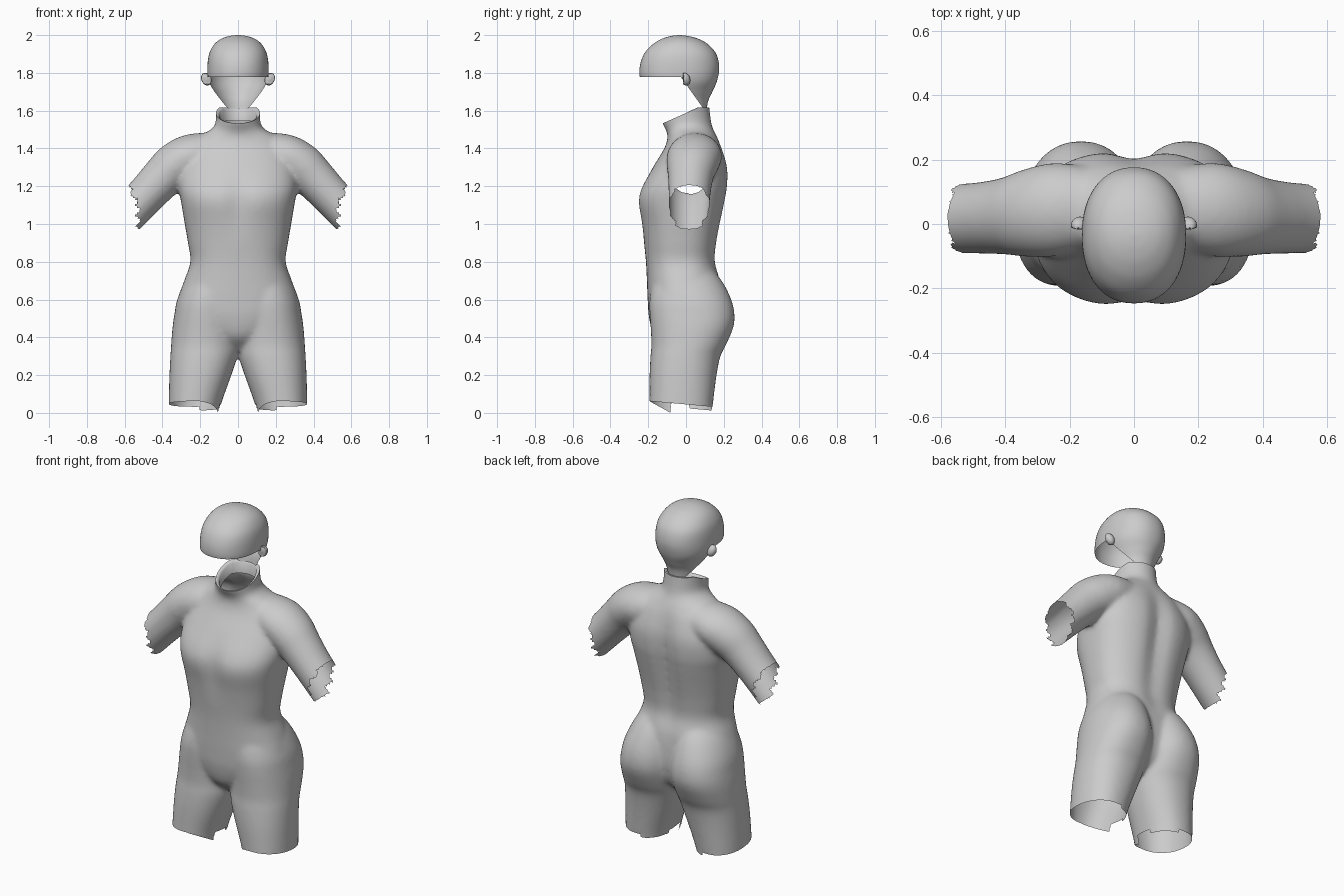
import bpy, bmesh, math
from mathutils import Vector

if "Cube" in bpy.data.objects:
    bpy.data.objects.remove(bpy.data.objects["Cube"])

grey = bpy.data.materials.new("plain grey")
grey.diffuse_color = (0.6, 0.6, 0.6, 1)
grey.use_nodes = True
grey.node_tree.nodes["Principled BSDF"].inputs["Base Color"].default_value = grey.diffuse_color


def dense(rows, n=6):
    """Catmull-Rom interpolation between rows of numbers."""
    out = []
    for i in range(len(rows) - 1):
        a, b, c, d = (rows[max(0, min(len(rows) - 1, i + k))] for k in (-1, 0, 1, 2))
        for s in range(n):
            t = s / n
            out.append([q + 0.5 * t * (r - p + t * (2 * p - 5 * q + 4 * r - s4 + t * (3 * (q - r) + s4 - p)))
                        for p, q, r, s4 in zip(a, b, c, d)])
    return out + [list(rows[-1])]


def loft(bm, rings):
    """Closed skin through rings of points."""
    loops = [[bm.verts.new(p) for p in ring] for ring in rings]
    n = len(loops[0])
    faces = [bm.faces.new((a[i], a[(i + 1) % n], b[(i + 1) % n], b[i]))
             for a, b in zip(loops, loops[1:]) for i in range(n)]
    faces += [bm.faces.new(loops[0][::-1]), bm.faces.new(loops[-1])]
    bmesh.ops.recalc_face_normals(bm, faces=faces)


def section(z, x0, x1, yf, yb, e=2.0, gf=0.0, gb=0.0, n=64):
    """Rounded horizontal section with optional grooves at front and back centre."""
    pts = []
    for i in range(n):
        a = math.tau * i / n
        c, s = math.cos(a), math.sin(a)
        u = math.copysign(abs(c) ** (2 / e), c)
        v = math.copysign(abs(s) ** (2 / e), s)
        x = (x0 + x1) / 2 + u * (x1 - x0) / 2
        groove = math.exp(-(x / 0.06) ** 2) * (gb if s > 0 else gf)
        y = (yf + yb) / 2 + v * ((yb - yf) / 2 - groove)
        pts.append((x, y, z))
    return pts


def make_object(name, bm):
    me = bpy.data.meshes.new(name)
    bm.to_mesh(me)
    bm.free()
    me.materials.append(grey)
    ob = bpy.data.objects.new(name, me)
    bpy.context.collection.objects.link(ob)
    return ob


def shade(ob):
    bpy.ops.object.select_all(action='DESELECT')
    bpy.context.view_layer.objects.active = ob
    ob.select_set(True)
    bpy.ops.object.shade_smooth_by_angle(angle=math.radians(50))


bm = bmesh.new()

# Torso and neck: z, half width, front y, back y, exponent, front groove, back groove
torso = [
    (0.33, 0.05, -0.09, 0.08, 2, 0, 0), (0.40, 0.20, -0.165, 0.16, 2, 0, 0),
    (0.50, 0.30, -0.195, 0.19, 2.2, 0, 0), (0.60, 0.315, -0.203, 0.19, 2.3, 0, 0),
    (0.70, 0.285, -0.207, 0.185, 2.3, 0, 0.01), (0.80, 0.252, -0.212, 0.16, 2.4, 0, 0.015),
    (0.90, 0.265, -0.222, 0.168, 2.4, 0, 0.02), (1.00, 0.282, -0.237, 0.187, 2.4, 0.008, 0.025),
    (1.12, 0.302, -0.257, 0.212, 2.5, 0.02, 0.03), (1.20, 0.315, -0.235, 0.225, 2.5, 0.012, 0.03),
    (1.30, 0.31, -0.175, 0.225, 2.4, 0, 0.025), (1.40, 0.28, -0.115, 0.195, 2.2, 0, 0.01),
    (1.46, 0.22, -0.098, 0.165, 2, 0, 0), (1.50, 0.145, -0.107, 0.145, 2, 0, 0),
    (1.55, 0.117, -0.13, 0.132, 2, 0, 0), (1.70, 0.125, -0.145, 0.115, 2, 0, 0)]
loft(bm, [section(z, -w, w, *r) for z, w, *r in dense(torso, 4)])

# Thighs and buttocks: z, inner x, outer x, front y, back y, exponent
thigh = [
    (-0.08, 0.12, 0.368, -0.195, 0.13, 2.2), (0.05, 0.088, 0.367, -0.193, 0.143, 2.2),
    (0.20, 0.035, 0.363, -0.193, 0.162, 2.2), (0.30, 0.003, 0.358, -0.188, 0.182, 2.2),
    (0.36, -0.005, 0.354, -0.183, 0.212, 2.2), (0.45, -0.01, 0.347, -0.187, 0.25, 2.2),
    (0.52, -0.01, 0.337, -0.192, 0.257, 2.2), (0.60, -0.008, 0.322, -0.193, 0.24, 2.1),
    (0.70, 0.0, 0.28, -0.17, 0.19, 2), (0.78, 0.04, 0.22, -0.10, 0.12, 2)]

# Shoulders and upper arms: x, y, z, radius across, radius in depth
arm = [
    (0.10, 0.05, 1.385, 0.10, 0.12), (0.24, 0.045, 1.36, 0.118, 0.145),
    (0.33, 0.035, 1.31, 0.122, 0.137), (0.40, 0.025, 1.245, 0.113, 0.12),
    (0.50, 0.018, 1.14, 0.104, 0.11), (0.66, 0.015, 0.975, 0.104, 0.105)]
for side in (1, -1):
    loft(bm, [[(side * x, y, z) for x, y, z in section(*r)] for r in dense(thigh, 4)])
    path, rings = dense(arm, 4), []
    for i, (x, y, z, ra, rd) in enumerate(path):
        p, q = path[max(i - 1, 0)], path[min(i + 1, len(path) - 1)]
        d = Vector((q[0] - p[0], q[2] - p[2])).normalized()
        angles = [math.tau * k / 40 for k in range(40)]
        rings.append([(side * (x - d.y * ra * math.cos(a)), y + rd * math.sin(a),
                       z + d.x * ra * math.cos(a)) for a in angles])
    loft(bm, rings)
body = make_object("body_suit", bm)

# Fuse the body into one soft skin
fuse = body.modifiers.new("fuse", 'REMESH')
fuse.mode, fuse.voxel_size = 'VOXEL', 0.011
soften = body.modifiers.new("soften", 'SMOOTH')
soften.factor, soften.iterations = 0.5, 14
bpy.context.view_layer.objects.active = body
for name in ("fuse", "soften"):
    bpy.ops.object.modifier_apply(modifier=name)

bm = bmesh.new()
bm.from_mesh(body.data)


def hem(x, y):
    """Height of the trouser hem, with a lower flap on the inner front."""
    if abs(x) < 0.2 and y < -0.08:
        return max(0.0, 0.06 - 0.55 * (y + 0.19))
    return 0.045 - 0.09 * y - (0.02 if abs(x) < 0.2 and y > 0.02 else 0)


def cuff(z):
    """Sideways reach of the ragged sleeve end."""
    tooth = abs((z / 0.055) % 1 - 0.5) * 0.05
    return 0.515 + tooth + 0.045 * max(0, min(1, (z - 1.10) / 0.08))


# Open the hems and the ragged sleeves
gone = []
for f in bm.faces:
    c = f.calc_center_median()
    if (c.z < 0.2 and c.z < hem(c.x, c.y)) or (abs(c.x) > 0.45 and abs(c.x) > cuff(c.z)):
        gone.append(f)
bmesh.ops.delete(bm, geom=gone, context='FACES')
for v in bm.verts:
    if v.is_boundary and v.co.z < 0.2:
        h = hem(v.co.x, v.co.y)
        if abs(v.co.z - h) < 0.015:
            v.co.z = h

# Slanted collar with a rolled inner wall
for co, no in (((0, -0.13, 1.53), (0, -0.08, 0.18)), ((0, 0, 1.617), (0, 0, 1))):
    bmesh.ops.bisect_plane(bm, geom=bm.verts[:] + bm.edges[:] + bm.faces[:], plane_co=co,
                           plane_no=Vector(no).normalized(), clear_outer=True)
rim = [e for e in bm.edges if e.is_boundary and e.verts[0].co.z > 1.45]
for scale, drop in ((0.93, 0.0), (0.9, 0.012), (0.95, 0.06)):
    new = bmesh.ops.extrude_edge_only(bm, edges=rim)["geom"]
    rim = [g for g in new if isinstance(g, bmesh.types.BMEdge) and g.is_boundary]
    for v in {v for e in rim for v in e.verts}:
        v.co = (v.co.x * scale, v.co.y * scale, v.co.z - drop)
bmesh.ops.recalc_face_normals(bm, faces=bm.faces[:])
bm.to_mesh(body.data)
bm.free()
shade(body)

# Hood: skull shell with the face cut away
skull = [
    (1.58, 0.075, -0.05, 0.106, 2), (1.65, 0.10, -0.10, 0.117, 2), (1.70, 0.13, -0.18, 0.14, 2),
    (1.76, 0.157, -0.238, 0.165, 2.2), (1.83, 0.162, -0.245, 0.176, 2.2),
    (1.90, 0.153, -0.222, 0.160, 2.2), (1.95, 0.127, -0.178, 0.118, 2.1),
    (1.98, 0.09, -0.128, 0.066, 2), (1.995, 0.046, -0.08, 0.012, 2), (2.0, 0.006, -0.04, -0.028, 2)]
bm = bmesh.new()
loft(bm, [section(z, -w, w, *r) for z, w, *r in dense(skull)])
slant = Vector((0, 0.14, 0.10)).normalized()
for co, no in (((0, 0, 1.778), Vector((0, 0, 1))), ((0, 0, 1.74), slant)):
    bmesh.ops.bisect_plane(bm, geom=bm.verts[:] + bm.edges[:] + bm.faces[:], plane_co=co, plane_no=no)
gone = []
for f in bm.faces:
    c = f.calc_center_median()
    if c.z < 1.582 or (c.z < 1.778 and (c - Vector((0, 0, 1.74))).dot(slant) < 0):
        gone.append(f)
bmesh.ops.delete(bm, geom=gone, context='FACES')
shade(make_object("hood", bm))

# Ears: small cupped lobes
for side, name in ((1, "right_ear"), (-1, "left_ear")):
    bm = bmesh.new()
    bmesh.ops.create_uvsphere(bm, u_segments=20, v_segments=12, radius=1)
    for v in bm.verts:
        x, y, z = v.co
        dent = 0.5 if y < -0.5 else 1
        v.co = (side * (0.168 + 0.027 * x + 0.006 * z), -0.004 + 0.027 * y * dent,
                1.767 + 0.033 * z - 0.006 * y)
    bmesh.ops.recalc_face_normals(bm, faces=bm.faces[:])
    shade(make_object(name, bm))
